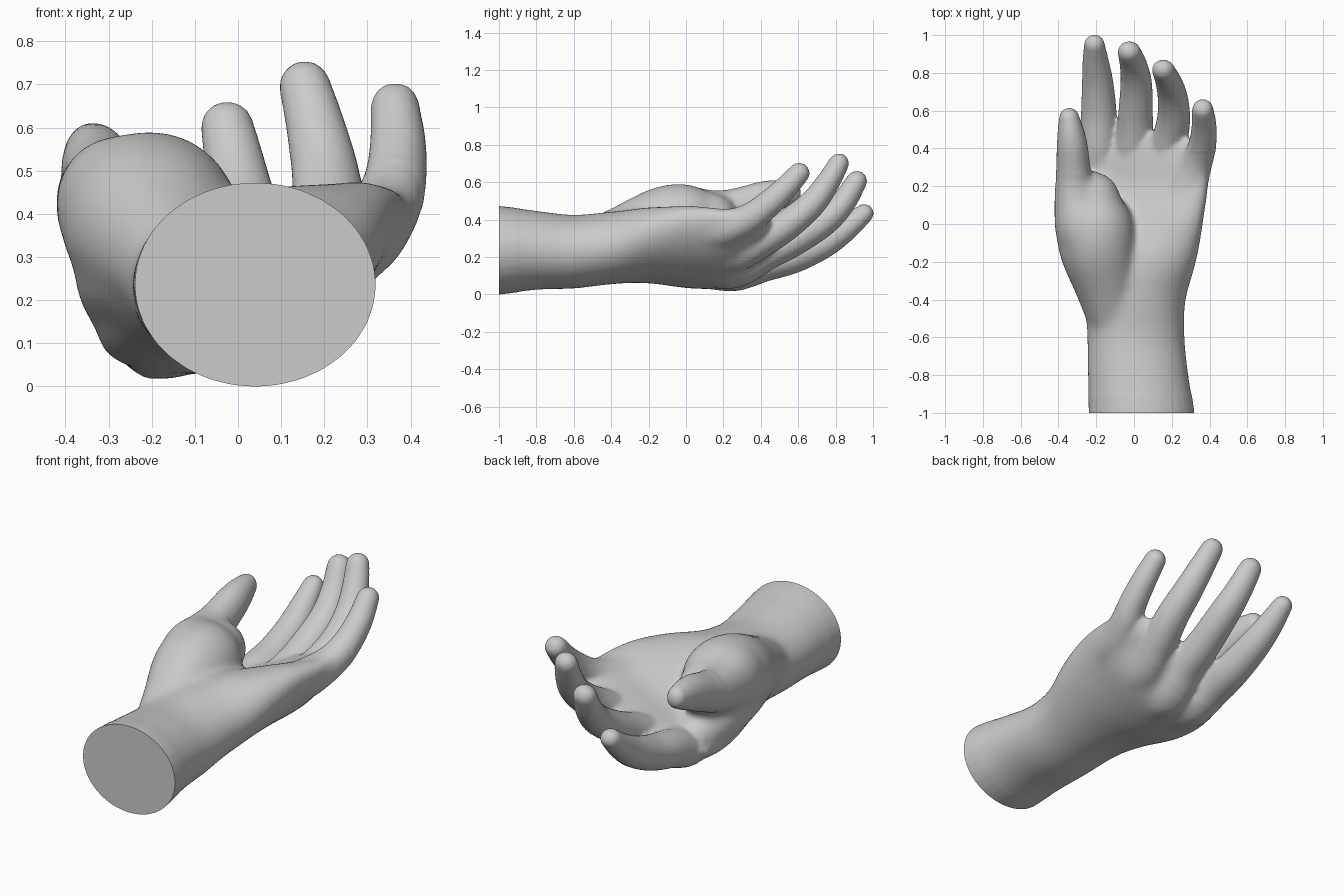
import bpy, bmesh, math
from mathutils import Vector

if "Cube" in bpy.data.objects:
    bpy.data.objects.remove(bpy.data.objects["Cube"])

bm = bmesh.new()
SIDES = 32


def spline(points, steps=6):
    """Smooth curve through tuples of any length."""
    pts = [Vector(p) for p in points]
    pts = [pts[0] * 2 - pts[1]] + pts + [pts[-1] * 2 - pts[-2]]
    out = []
    for a, b, c, d in zip(pts, pts[1:], pts[2:], pts[3:]):
        for i in range(steps):
            t = i / steps
            out.append(0.5 * (2 * b + (c - a) * t + (2 * a - 5 * b + 4 * c - d) * t ** 2
                              + (3 * b - a - 3 * c + d) * t ** 3))
    out.append(pts[-2])
    return out


def loft(rings):
    """Skin a list of closed rings and cap both ends."""
    rows = [[bm.verts.new(p) for p in ring] for ring in rings]
    for r0, r1 in zip(rows, rows[1:]):
        for i in range(SIDES):
            j = (i + 1) % SIDES
            bm.faces.new((r0[i], r0[j], r1[j], r1[i]))
    bm.faces.new(rows[0][::-1])
    bm.faces.new(rows[-1])


def slab(sections):
    """Body loft: y, centre x, centre z, half width, half height, tilt, cupping."""
    rings = []
    for y, cx, cz, rx, rz, tilt, cup in spline(sections):
        ca, sa = math.cos(math.radians(tilt)), math.sin(math.radians(tilt))
        ring = []
        for i in range(SIDES):
            a = math.tau * i / SIDES
            u, v = rx * math.cos(a), rz * math.sin(a)
            v += cup * (math.cos(a) ** 2 - 0.35)
            ring.append((cx + u * ca - v * sa, y, cz + u * sa + v * ca))
        rings.append(ring)
    loft(rings)


def digit(points, flat=1.0):
    """Round-tipped tube: x, y, z, radius."""
    path = spline(points)
    centres = [Vector(p[:3]) for p in path]
    radii = [p[3] for p in path]
    tangents = [(centres[min(i + 1, len(path) - 1)] - centres[max(i - 1, 0)]).normalized()
                for i in range(len(path))]
    end, tip, r = centres[-1], tangents[-1], radii[-1]
    for k in range(1, 6):
        a = math.radians(k * 17)
        centres.append(end + tip * r * math.sin(a))
        radii.append(r * math.cos(a))
        tangents.append(tip)
    rings = []
    for c, t, r in zip(centres, tangents, radii):
        side = Vector((1, 0, 0))
        side = (side - t * side.dot(t)).normalized()
        up = side.cross(t)
        rings.append([c + side * r * math.cos(math.tau * i / SIDES)
                      + up * r * flat * math.sin(math.tau * i / SIDES) for i in range(SIDES)])
    loft(rings)


# Forearm, wrist and cupped, tilted palm
slab([(-1.15, 0.04, 0.235, 0.28, 0.237, 0, 0),
      (-1.0, 0.04, 0.235, 0.28, 0.237, 0, 0),
      (-0.8, 0.022, 0.235, 0.268, 0.212, 0, 0),
      (-0.6, 0.01, 0.227, 0.26, 0.198, 0, 0),
      (-0.4, 0.007, 0.247, 0.27, 0.194, 6, 0),
      (-0.2, 0.02, 0.263, 0.325, 0.187, 18, 0.015),
      (0.0, 0.035, 0.245, 0.375, 0.16, 26, 0.045),
      (0.2, 0.055, 0.225, 0.395, 0.125, 26, 0.07),
      (0.32, 0.062, 0.245, 0.37, 0.098, 25, 0.055),
      (0.41, 0.07, 0.26, 0.315, 0.075, 24, 0.035),
      (0.48, 0.055, 0.27, 0.23, 0.045, 24, 0.02)])

# Index finger
digit([(-0.13, 0.0, 0.19, 0.08), (-0.17, 0.21, 0.115, 0.11), (-0.187, 0.42, 0.165, 0.102),
       (-0.186, 0.58, 0.205, 0.095), (-0.192, 0.74, 0.275, 0.084), (-0.203, 0.86, 0.355, 0.07),
       (-0.21, 0.95, 0.43, 0.055)], 0.95)
# Middle finger
digit([(-0.02, 0.0, 0.2, 0.08), (-0.035, 0.22, 0.127, 0.115), (0.0, 0.43, 0.22, 0.1),
       (0.008, 0.58, 0.29, 0.092), (0.012, 0.74, 0.39, 0.084), (-0.003, 0.84, 0.49, 0.073),
       (-0.025, 0.91, 0.6, 0.062)], 0.92)
# Ring finger
digit([(0.09, 0.0, 0.25, 0.08), (0.13, 0.22, 0.2, 0.102), (0.183, 0.42, 0.295, 0.096),
       (0.21, 0.56, 0.385, 0.088), (0.203, 0.68, 0.49, 0.079), (0.18, 0.76, 0.6, 0.069),
       (0.155, 0.815, 0.695, 0.06)], 0.92)
# Little finger
digit([(0.22, -0.05, 0.33, 0.08), (0.28, 0.18, 0.345, 0.1), (0.332, 0.32, 0.395, 0.086),
       (0.362, 0.42, 0.465, 0.074), (0.371, 0.52, 0.555, 0.066), (0.364, 0.605, 0.647, 0.057)])

# Thumb, its fleshy mound, and the web down to the index knuckle
digit([(-0.22, -0.2, 0.35, 0.13), (-0.27, -0.02, 0.41, 0.15),
       (-0.31, 0.14, 0.43, 0.115), (-0.32, 0.28, 0.463, 0.093), (-0.328, 0.42, 0.512, 0.081),
       (-0.337, 0.51, 0.535, 0.067), (-0.343, 0.562, 0.545, 0.054)], 1.15)
digit([(-0.1, -0.55, 0.245, 0.13), (-0.145, -0.33, 0.308, 0.17), (-0.195, -0.12, 0.372, 0.205),
       (-0.21, 0.02, 0.39, 0.2), (-0.22, 0.13, 0.395, 0.15)])
digit([(-0.16, -0.35, 0.25, 0.12), (-0.23, -0.1, 0.27, 0.14), (-0.235, 0.06, 0.23, 0.135),
       (-0.205, 0.2, 0.16, 0.11)])

bmesh.ops.recalc_face_normals(bm, faces=bm.faces)
mesh = bpy.data.meshes.new("hand_parts")
bm.to_mesh(mesh)
bm.free()
hand = bpy.data.objects.new("hand", mesh)
bpy.context.collection.objects.link(hand)

# Fuse the parts into one soft skin
remesh = hand.modifiers.new("fuse", 'REMESH')
remesh.mode = 'VOXEL'
remesh.voxel_size = 0.011
soften = hand.modifiers.new("soften", 'SMOOTH')
soften.factor = 0.5
soften.iterations = 7
bpy.context.view_layer.update()
deps = bpy.context.evaluated_depsgraph_get()
skin = bpy.data.meshes.new_from_object(hand.evaluated_get(deps))
hand.modifiers.clear()
hand.data = skin

# Blend knuckles and mound further, leaving the free digits alone
bm = bmesh.new()
bm.from_mesh(skin)
for limit in (0.3, 0.34, 0.38):
    soft = [v for v in bm.verts if -0.9 < v.co.y < limit and not (v.co.x < -0.2 and v.co.y > 0.25)]
    for _ in range(12):
        bmesh.ops.smooth_vert(bm, verts=soft, factor=0.5,
                              use_axis_x=True, use_axis_y=True, use_axis_z=True)

# Flat cut at the end of the forearm
bmesh.ops.bisect_plane(bm, geom=bm.verts[:] + bm.edges[:] + bm.faces[:],
                       plane_co=(0, -1, 0), plane_no=(0, -1, 0), clear_outer=True)
bmesh.ops.holes_fill(bm, edges=[e for e in bm.edges if e.is_boundary], sides=0)
bmesh.ops.recalc_face_normals(bm, faces=bm.faces)
low = min(v.co.z for v in bm.verts)
for v in bm.verts:
    v.co.z -= low
bm.to_mesh(skin)
bm.free()
skin.shade_smooth()
skin.set_sharp_from_angle(angle=math.radians(50))

grey = bpy.data.materials.new("plain_grey")
grey.diffuse_color = (0.6, 0.6, 0.6, 1)
grey.use_nodes = True
grey.node_tree.nodes["Principled BSDF"].inputs["Base Color"].default_value = grey.diffuse_color
skin.materials.clear()
skin.materials.append(grey)
